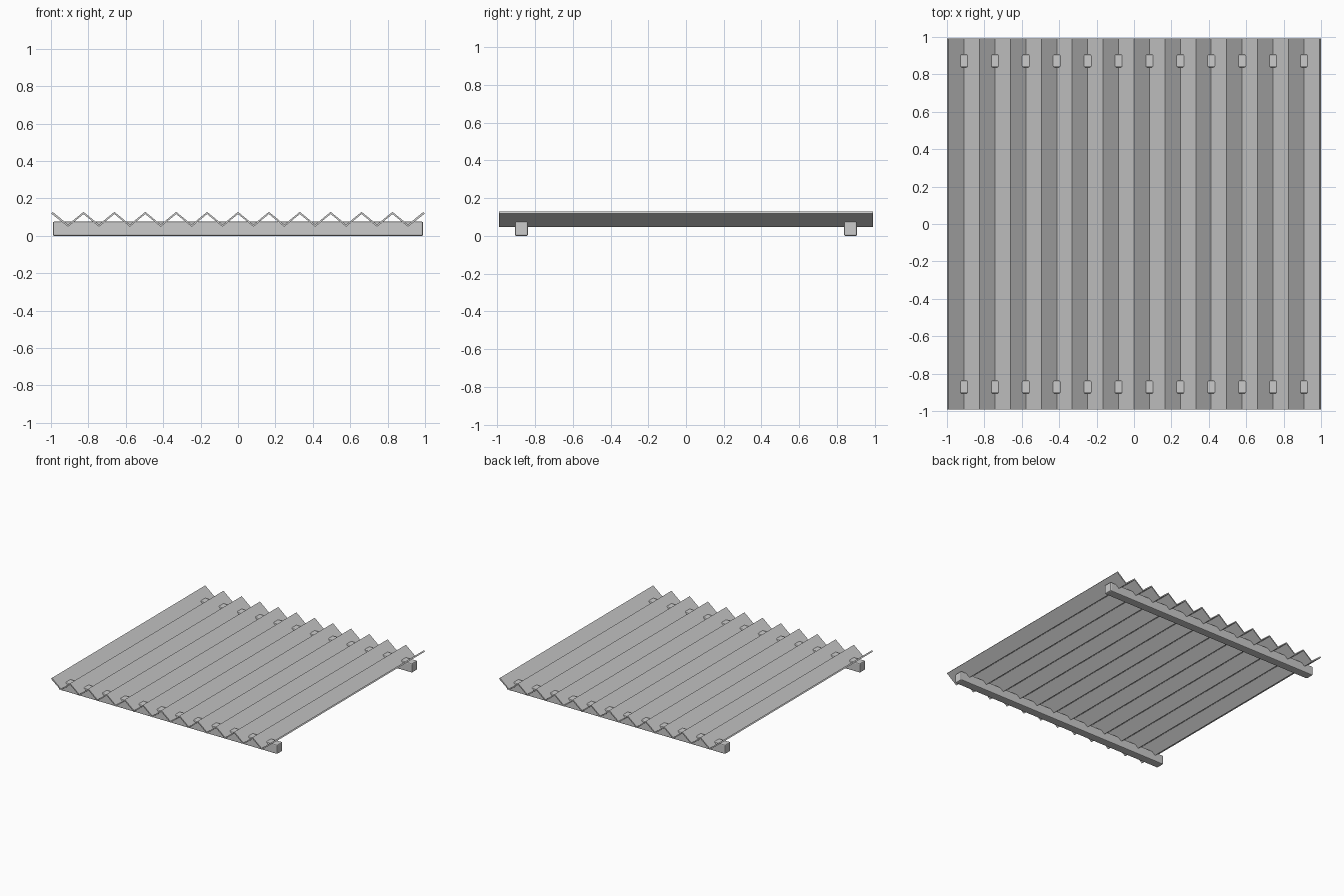
import bpy, bmesh

if "Cube" in bpy.data.objects:
    bpy.data.objects.remove(bpy.data.objects["Cube"])

PITCH = 0.1652          # distance between ridges
RIDGES = 12
HALF_Y = 0.992
TOP, VALLEY = 0.128, 0.060

# Corrugated sheet: zigzag profile swept along y, thickened downward
bm = bmesh.new()
rows = []
for i in range(2 * RIDGES + 1):
    x = (i - RIDGES) * PITCH / 2
    z = TOP if i % 2 == 0 else VALLEY
    rows.append([bm.verts.new((x, y, z)) for y in (-HALF_Y, HALF_Y)])
for a, b in zip(rows, rows[1:]):
    bm.faces.new((a[0], b[0], b[1], a[1]))
mesh = bpy.data.meshes.new("corrugated_sheet")
bm.to_mesh(mesh)
bm.free()
sheet = bpy.data.objects.new("corrugated_sheet", mesh)
bpy.context.collection.objects.link(sheet)
solid = sheet.modifiers.new("thickness", 'SOLIDIFY')
solid.thickness = 0.012
solid.offset = -1


# Bevelled support rails under both ends
def rail(name, y):
    bpy.ops.mesh.primitive_cube_add(size=1, location=(0, y, 0.038))
    ob = bpy.context.object
    ob.name = name
    ob.scale = (1.98, 0.07, 0.076)
    bpy.ops.object.transform_apply(location=False, rotation=False, scale=True)
    bev = ob.modifiers.new("bevel", 'BEVEL')
    bev.width = 0.008
    bev.segments = 2


rail("front_rail", -0.872)
rail("back_rail", 0.872)
